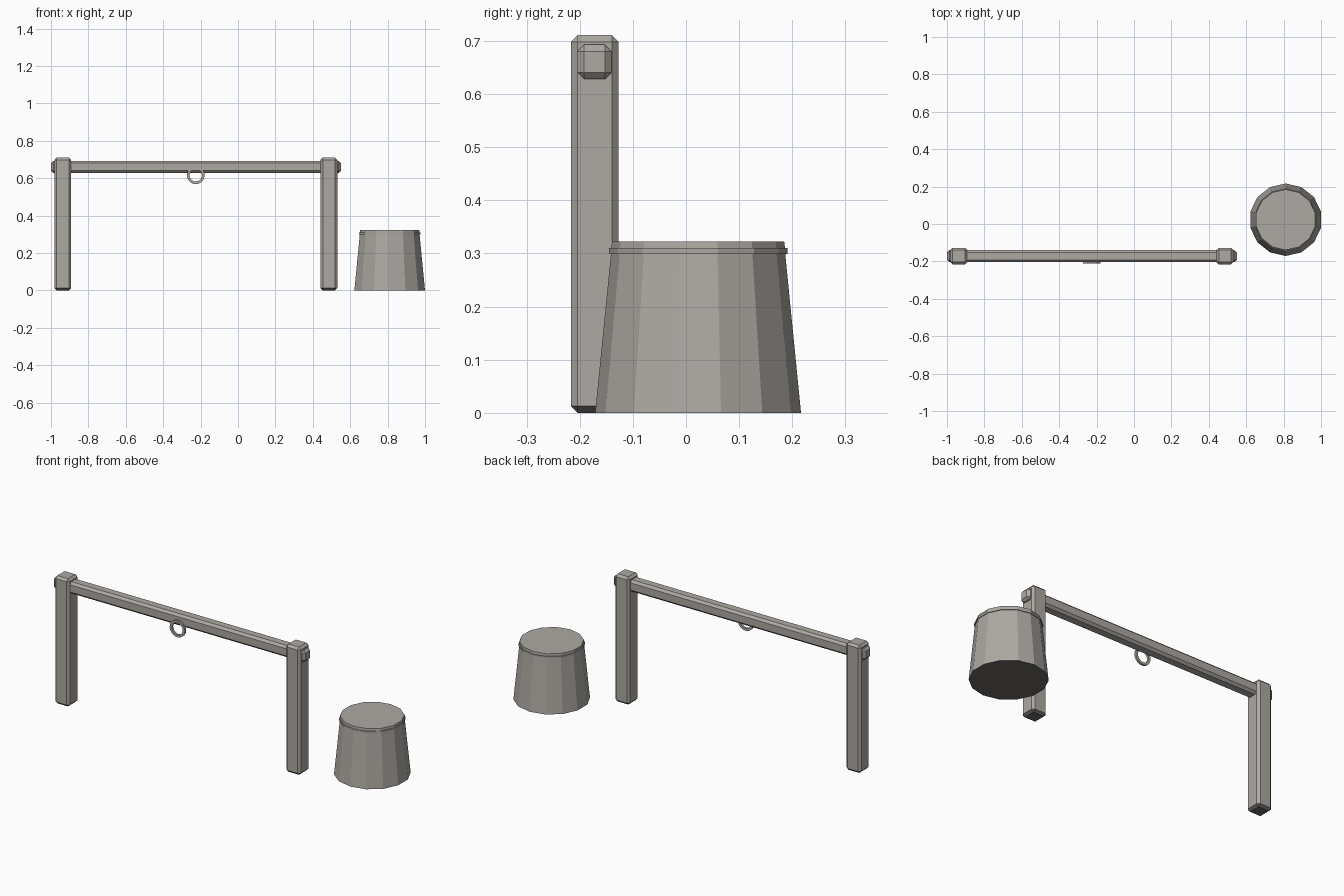
import bpy, bmesh, math
from mathutils import Matrix

if "Cube" in bpy.data.objects:
    bpy.data.objects.remove(bpy.data.objects["Cube"])


def material(name, colour):
    mat = bpy.data.materials.new(name)
    mat.diffuse_color = (*colour, 1)
    mat.use_nodes = True
    mat.node_tree.nodes["Principled BSDF"].inputs["Base Color"].default_value = mat.diffuse_color
    return mat


stone = material("warm grey", (0.42, 0.396, 0.364))
dark = material("dark grey", (0.145, 0.138, 0.135))


def add_object(name, bm, dark_base=False):
    bmesh.ops.recalc_face_normals(bm, faces=bm.faces[:])
    # dark underside: downward faces close to the ground
    if dark_base:
        for f in bm.faces:
            if f.normal.z < -0.3 and f.calc_center_median().z < 0.02:
                f.material_index = 1
    mesh = bpy.data.meshes.new(name)
    bm.to_mesh(mesh)
    bm.free()
    mesh.materials.append(stone)
    if dark_base:
        mesh.materials.append(dark)
    obj = bpy.data.objects.new(name, mesh)
    bpy.context.collection.objects.link(obj)
    return obj


def chamfered_box(name, lo, hi, chamfer, dark_base=False):
    bm = bmesh.new()
    size = [b - a for a, b in zip(lo, hi)]
    mid = [(a + b) / 2 for a, b in zip(lo, hi)]
    bmesh.ops.create_cube(bm, size=1, matrix=Matrix.Translation(mid) @ Matrix.Diagonal((*size, 1)))
    bmesh.ops.bevel(bm, geom=bm.edges[:], offset=chamfer, segments=1, affect='EDGES')
    return add_object(name, bm, dark_base)


def turned(name, profile, sides, start=0, matrix=Matrix(), closed=False, dark_base=False):
    # rings of (radius, z); closed joins last ring to first, otherwise both ends are capped
    bm = bmesh.new()
    rings = []
    for r, z in profile:
        angles = [start + 2 * math.pi * i / sides for i in range(sides)]
        rings.append([bm.verts.new((r * math.cos(a), r * math.sin(a), z)) for a in angles])
    pairs = list(zip(rings, rings[1:]))
    if closed:
        pairs.append((rings[-1], rings[0]))
    else:
        bm.faces.new(rings[0])
        bm.faces.new(rings[-1])
    for low, high in pairs:
        for i in range(sides):
            j = (i + 1) % sides
            bm.faces.new((low[i], low[j], high[j], high[i]))
    bm.transform(matrix)
    return add_object(name, bm, dark_base)


# Two upright posts with dark feet
for name, x in (("left_post", -0.937), ("right_post", 0.486)):
    chamfered_box(name, (x - 0.045, -0.2165, 0), (x + 0.045, -0.127, 0.711), 0.0125, True)

# Cross beam, poking through both posts
chamfered_box("cross_beam", (-1.0, -0.204, 0.628), (0.55, -0.14, 0.693), 0.0125)

# Tapered stump with a thin band below its top
turned("stump", [(0.1937, 0), (0.164, 0.299), (0.168, 0.299), (0.168, 0.31),
                 (0.1635, 0.31), (0.162, 0.323)], 14, math.pi / 2,
       Matrix.Translation((0.811, 0.0228, 0)), dark_base=True)

# Flat hanging ring on the front of the beam
turned("hanging_ring", [(0.047, 0), (0.047, 0.011), (0.033, 0.011), (0.033, 0)], 24, 0,
       Matrix.Translation((-0.226, -0.2, 0.616)) @ Matrix.Rotation(math.pi / 2, 4, 'X'), closed=True)
